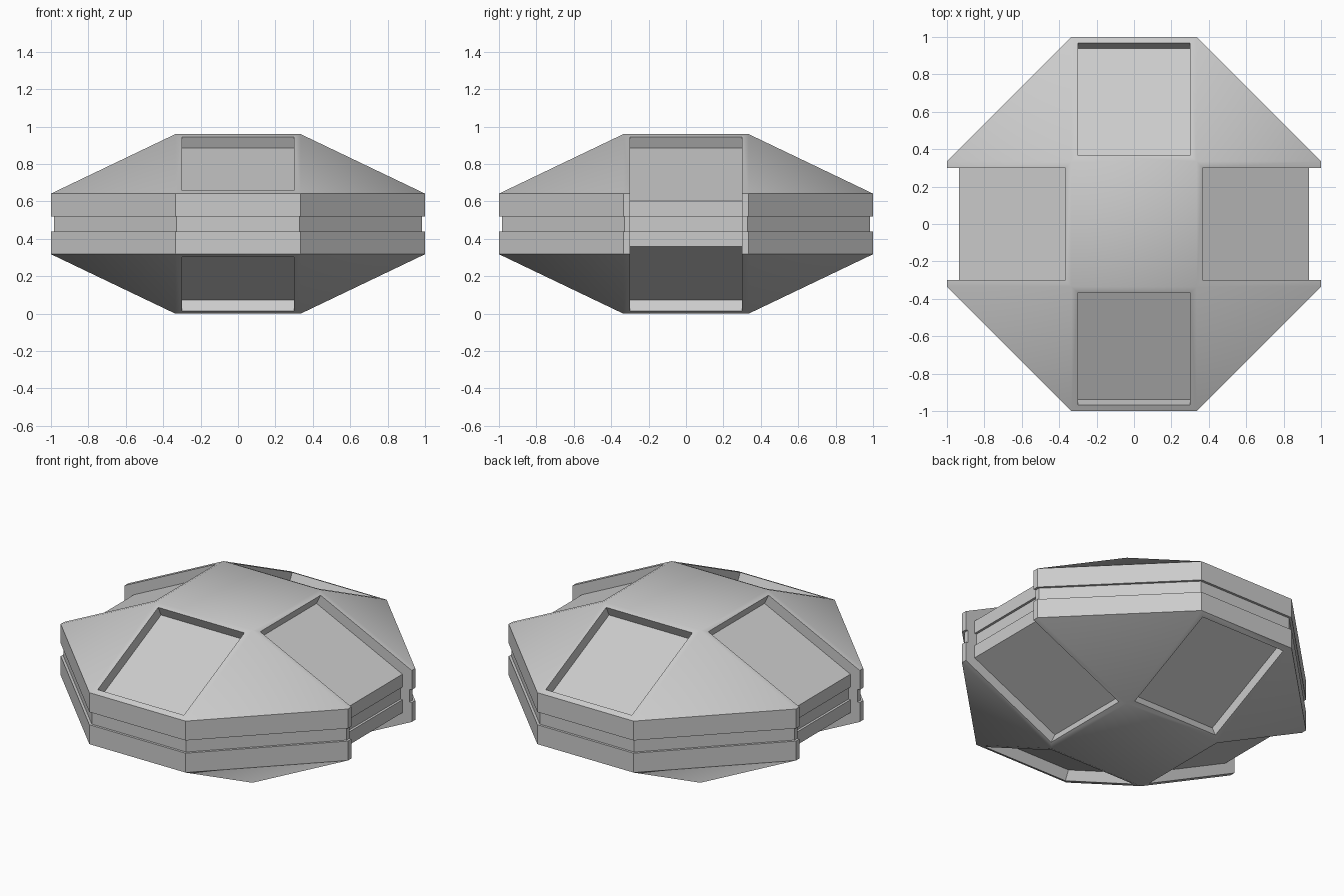
import bpy, bmesh, math
from mathutils import Vector, Matrix

if "Cube" in bpy.data.objects:
    bpy.data.objects.remove(bpy.data.objects["Cube"])

H = 0.96            # total height
A = 0.335           # half width of the flat top and of each octagon side
N = Vector((0.428, 0.904))   # outward normal of a sloped side (radial, up)
DEPTH, HALF = 0.065, 0.3     # panel recess depth and half width


def make_object(name, bm):
    bmesh.ops.recalc_face_normals(bm, faces=bm.faces[:])
    me = bpy.data.meshes.new(name)
    bm.to_mesh(me)
    bm.free()
    ob = bpy.data.objects.new(name, me)
    bpy.context.collection.objects.link(ob)
    return ob


def octagon(bm, inset, z):
    r, a = 1 - inset, A - inset * math.tan(math.radians(22.5))
    pts = [(a, -r), (r, -a), (r, a), (a, r), (-a, r), (-r, a), (-r, -a), (-a, -r)]
    return [bm.verts.new((x, y, z)) for x, y in pts]


def cap(bm, ring, z):
    # flat square, four sloped rectangles and four corner triangles
    sq = [bm.verts.new((x, y, z)) for x, y in ((A, -A), (A, A), (-A, A), (-A, -A))]
    bm.faces.new(sq)
    for i in range(4):
        k = 2 * i
        bm.faces.new((sq[i], ring[k], ring[k + 1]))
        bm.faces.new((sq[i], ring[k + 1], ring[k + 2], sq[(i + 1) % 4])) if k < 6 else \
            bm.faces.new((sq[3], ring[7], ring[0], sq[0]))


# Octagonal body with a groove around its middle
bm = bmesh.new()
G = 0.015
rings = [octagon(bm, t, z) for t, z in
         ((0, 0.318), (0, 0.44), (G, 0.44), (G, 0.52), (0, 0.52), (0, 0.642))]
for lo, hi in zip(rings, rings[1:]):
    for i in range(8):
        j = (i + 1) % 8
        bm.faces.new((lo[i], lo[j], hi[j], hi[i]))
cap(bm, rings[0], 0)
cap(bm, rings[-1], H)
body = make_object("faceted_body", bm)


# Recess cutters: radial profiles swept across the panel width
def slope(r):
    return Vector((r, H - (r - A) * (H - 0.642) / (1 - A)))


def prism(bm, profile, angle):
    rot = Matrix.Rotation(angle, 3, 'Z')
    sides = [[bm.verts.new(rot @ Vector((r, s * HALF, z))) for r, z in profile] for s in (-1, 1)]
    bm.faces.new(sides[0])
    bm.faces.new(sides[1])
    n = len(profile)
    for i in range(n):
        j = (i + 1) % n
        bm.faces.new((sides[0][i], sides[0][j], sides[1][j], sides[1][i]))


def flip(points):
    return [(r, H - z) for r, z in reversed(points)]


P, Q = slope(0.365), slope(0.967)
pocket = [tuple(v) for v in (P + 0.1 * N, P - DEPTH * N, Q - DEPTH * N, Q + 0.1 * N)]
E = 0.935
half = [(1.2, 0.9), tuple(P + 0.1 * N), tuple(P - DEPTH * N),
        (E, slope(E).y - DEPTH / N.y), (E, 0.52), (E - G, 0.52)]
side_notch = half + flip(half)

bm = bmesh.new()
for angle in (math.pi / 2, -math.pi / 2):      # closed pockets front and back
    prism(bm, pocket, angle)
    prism(bm, flip(pocket), angle)
for angle in (0, math.pi):                     # open notches left and right
    prism(bm, side_notch, angle)
cutter = make_object("panel_cutter", bm)
cutter.hide_render = True

mod = body.modifiers.new("panel_recesses", 'BOOLEAN')
mod.operation, mod.object, mod.solver = 'DIFFERENCE', cutter, 'EXACT'
bpy.context.view_layer.objects.active = body
body.select_set(True)
bpy.ops.object.modifier_apply(modifier=mod.name)
bpy.data.objects.remove(cutter)
bpy.ops.object.shade_smooth_by_angle(angle=math.radians(35))
